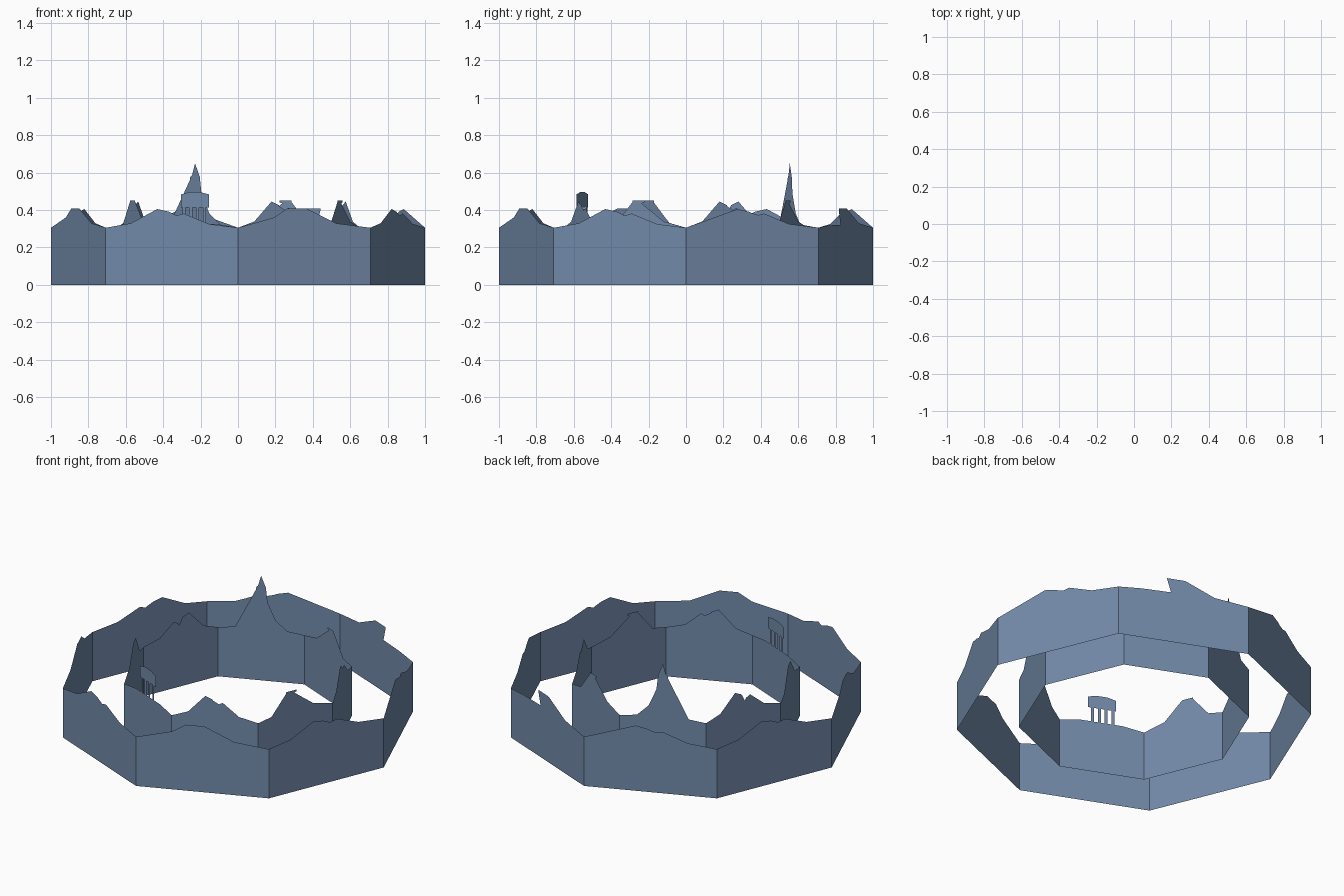
import bpy
import bmesh
from math import cos, sin, radians

if "Cube" in bpy.data.objects:
    bpy.data.objects.remove(bpy.data.objects["Cube"])

EAVE = 0.305  # height of the wall at every corner

paint = bpy.data.materials.new("dusk_blue")
paint.diffuse_color = (0.17, 0.255, 0.40, 1)
paint.use_nodes = True
paint.node_tree.nodes["Principled BSDF"].inputs["Base Color"].default_value = paint.diffuse_color

# Skyline outlines: (position along panel 0..1, height above eave in relief units)
HILL = [(0, 0), (.19, .24), (.39, 1), (.475, .86), (.49, .52), (.52, .55),
        (.535, .65), (.59, .76), (.78, .2), (1, 0)]
CHIMNEY = [(0, 0), (.18, .12), (.405, .16), (.405, .93), (.375, .97), (.375, 1.04),
           (.515, 1.04), (.515, .97), (.485, .93), (.485, .12), (.74, .24), (1, 0)]
SPIRE = [(0, 0), (.2, .1), (.365, .16), (.365, .7), (.39, .74), (.425, 1.3),
         (.445, 1.95), (.465, 2.0), (.5, 2.46), (.535, 2.0), (.555, 1.95), (.575, 1.3),
         (.61, .74), (.635, .7), (.635, .16), (.8, .1), (1, 0)]
TOWER_WALL = [(0, 0), (.25, .14), (.75, .14), (1, 0)]
TANK = [(.335, .78), (.335, 1.27), (.43, 1.36), (.56, 1.36), (.665, 1.27), (.665, .78)]


def rect(t0, t1, h0, h1):
    return [(t0, h0), (t0, h1), (t1, h1), (t1, h0)]


TOWER_LEGS = [rect(c - .018, c + .018, .1, .8) for c in (.37, .45, .53, .61)]


def corner(radius, index):
    a = radians(45 * index)
    return radius * cos(a), radius * sin(a)


def panel(name, radius, index, relief, outline, extras=()):
    """One flat wall of the octagon, cut to a skyline outline."""
    (x0, y0), (x1, y1) = corner(radius, index), corner(radius, index + 1)
    bm = bmesh.new()

    def vert(t, z):
        return bm.verts.new((x0 + (x1 - x0) * t, y0 + (y1 - y0) * t, z))

    # wall body, wound so it faces outward
    loop = [vert(0, 0), vert(1, 0)]
    loop += [vert(t, EAVE + h * relief) for t, h in reversed(outline)]
    bm.faces.new(loop)
    # separate cut-out shapes above the wall
    for shape in extras:
        bm.faces.new([vert(t, EAVE + h * relief) for t, h in reversed(shape)])
    bmesh.ops.triangulate(bm, faces=bm.faces[:])
    mesh = bpy.data.meshes.new(name)
    bm.to_mesh(mesh)
    bm.free()
    mesh.materials.append(paint)
    bpy.context.collection.objects.link(bpy.data.objects.new(name, mesh))


KINDS = {
    "hill": (HILL, ()),
    "chimney": (CHIMNEY, ()),
    "spire": (SPIRE, ()),
    "tower": (TOWER_WALL, TOWER_LEGS + [TANK]),
}

# Rings: radius, relief height, panel order counter-clockwise from +x
RINGS = {
    "outer": (1.0, 0.10, ["hill", "chimney", "hill", "hill",
                          "chimney", "hill", "chimney", "hill"]),
    "inner": (0.65, 0.14, ["hill", "chimney", "spire", "hill",
                           "chimney", "tower", "hill", "chimney"]),
}
for ring, (radius, relief, kinds) in RINGS.items():
    for i, kind in enumerate(kinds):
        outline, extras = KINDS[kind]
        panel(f"{ring}_{kind}_wall_{i}", radius, i, relief, outline, extras)
